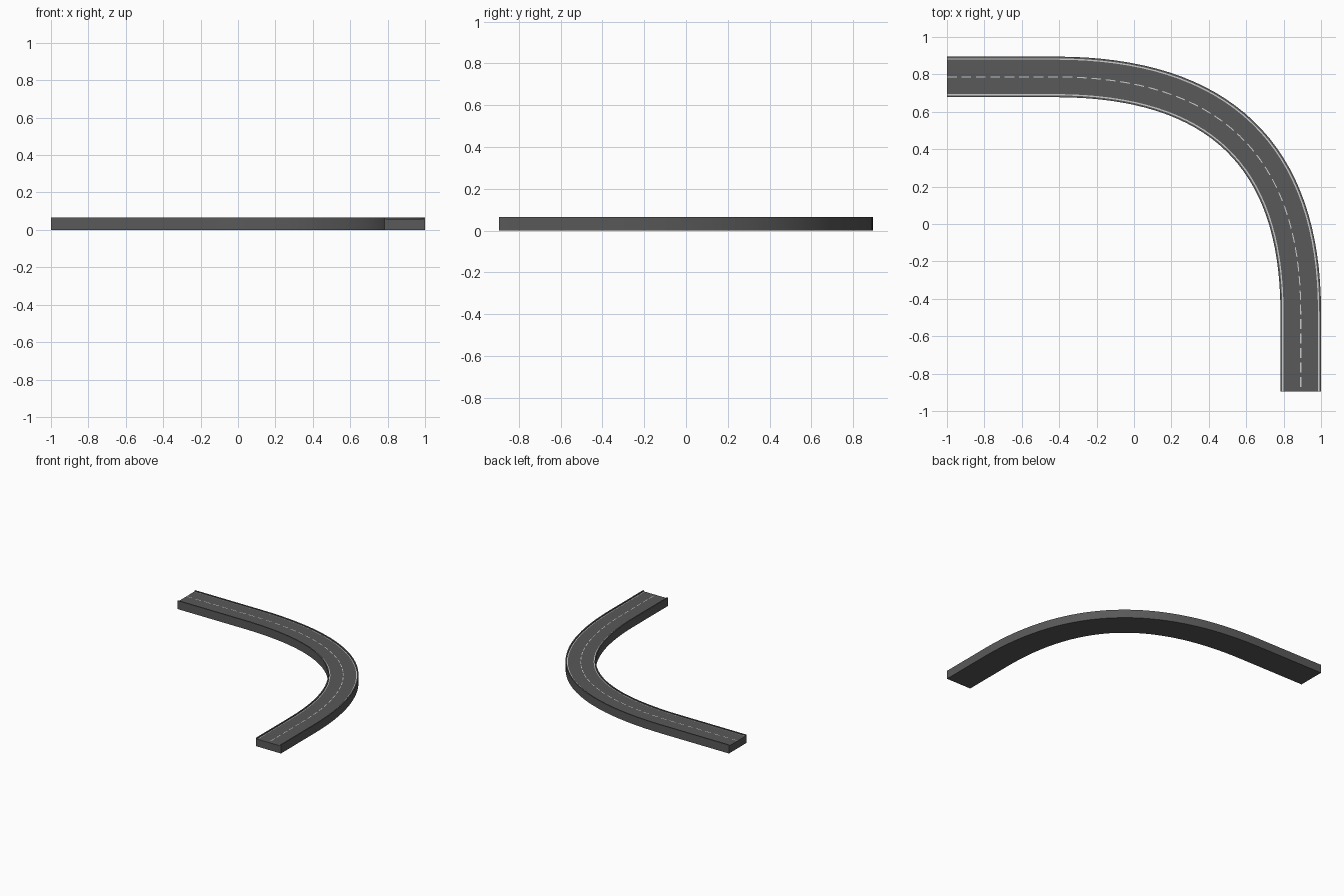
import bpy
from mathutils import Vector

if "Cube" in bpy.data.objects:
    bpy.data.objects.remove(bpy.data.objects["Cube"])

HALF = 0.1085            # half road width
DECK, TOP = 0.058, 0.066  # road surface and kerb height
CX, CY = 1 - HALF, 0.895 - HALF
CURVE_X, CURVE_Y = -0.42, -0.47


def material(name, v):
    m = bpy.data.materials.new(name)
    m.diffuse_color = (v, v, v, 1)
    m.use_nodes = True
    m.node_tree.nodes["Principled BSDF"].inputs["Base Color"].default_value = m.diffuse_color
    return m


asphalt = material("asphalt", 0.1)
paint = material("paint", 0.6)

# Centre line: straight, quadratic bend, straight
A, B, C = Vector((CURVE_X, CY)), Vector((CX, CY)), Vector((CX, CURVE_Y))
N = 32
path = [Vector((-1, CY))]
for i in range(N + 1):
    t = i / N
    path.append(A * (1 - t) ** 2 + B * 2 * t * (1 - t) + C * t * t)
path.append(Vector((CX, -0.895)))
tangents = [Vector((1, 0))]
for i in range(N + 1):
    t = i / N
    tangents.append(((B - A) * (1 - t) + (C - B) * t).normalized())
tangents.append(Vector((0, -1)))
dist = [0.0]
for p, q in zip(path, path[1:]):
    dist.append(dist[-1] + (q - p).length)


def station(s):
    """Point and direction at distance s along the centre line."""
    for i in range(len(path) - 1):
        if s <= dist[i + 1] + 1e-9:
            f = (s - dist[i]) / (dist[i + 1] - dist[i])
            return path[i].lerp(path[i + 1], f), tangents[i].lerp(tangents[i + 1], f).normalized()
    return path[-1], tangents[-1]


def sweep(verts, faces, profile, s0, s1, closed):
    """Sweep (offset, z) profile points along part of the centre line."""
    stops = [s0] + [d for d in dist if s0 + 1e-6 < d < s1 - 1e-6] + [s1]
    n, base = len(profile), len(verts)
    for s in stops:
        p, d = station(s)
        for u, z in profile:
            verts.append((p.x - d.y * u, p.y + d.x * u, z))
    for r in range(len(stops) - 1):
        a, b = base + r * n, base + (r + 1) * n
        for k in range(n if closed else n - 1):
            j = (k + 1) % n
            faces.append((a + k, a + j, b + j, b + k))
    if closed:
        faces.append(tuple(base + k for k in reversed(range(n))))
        faces.append(tuple(base + (len(stops) - 1) * n + k for k in range(n)))


def build(name, verts, faces, mat):
    me = bpy.data.meshes.new(name)
    me.from_pydata(verts, [], faces)
    me.materials.append(mat)
    ob = bpy.data.objects.new(name, me)
    bpy.context.collection.objects.link(ob)
    bpy.context.view_layer.objects.active = ob
    bpy.ops.object.select_all(action='DESELECT')
    ob.select_set(True)
    bpy.ops.object.shade_smooth_by_angle(angle=0.5)
    return ob


# Road slab with a raised kerb on each side
K = 0.009
right_side = [(-HALF, 0), (-HALF, TOP), (-HALF + K, TOP), (-HALF + K, DECK)]
profile = right_side + [(-u, z) for u, z in reversed(right_side)]
v, f = [], []
# profile runs clockwise seen along the path, giving outward faces
sweep(v, f, profile, 0, dist[-1], True)
build("road_slab", v, f, asphalt)

# Painted edge lines
Z = DECK + 0.0008
for name, side in (("left_edge_line", 1), ("right_edge_line", -1)):
    v, f = [], []
    c = side * 0.0955
    sweep(v, f, [(c + 0.0035, Z), (c - 0.0035, Z)], 0, dist[-1], False)
    f = [tuple(reversed(q)) for q in f]
    build(name, v, f, paint)

# Dashed centre line
v, f = [], []
count = 40
step = dist[-1] / count
for i in range(count):
    sweep(v, f, [(0.0028, Z), (-0.0028, Z)], i * step, (i + 0.68) * step, False)
f = [tuple(reversed(q)) for q in f]
build("centre_dashes", v, f, paint)
